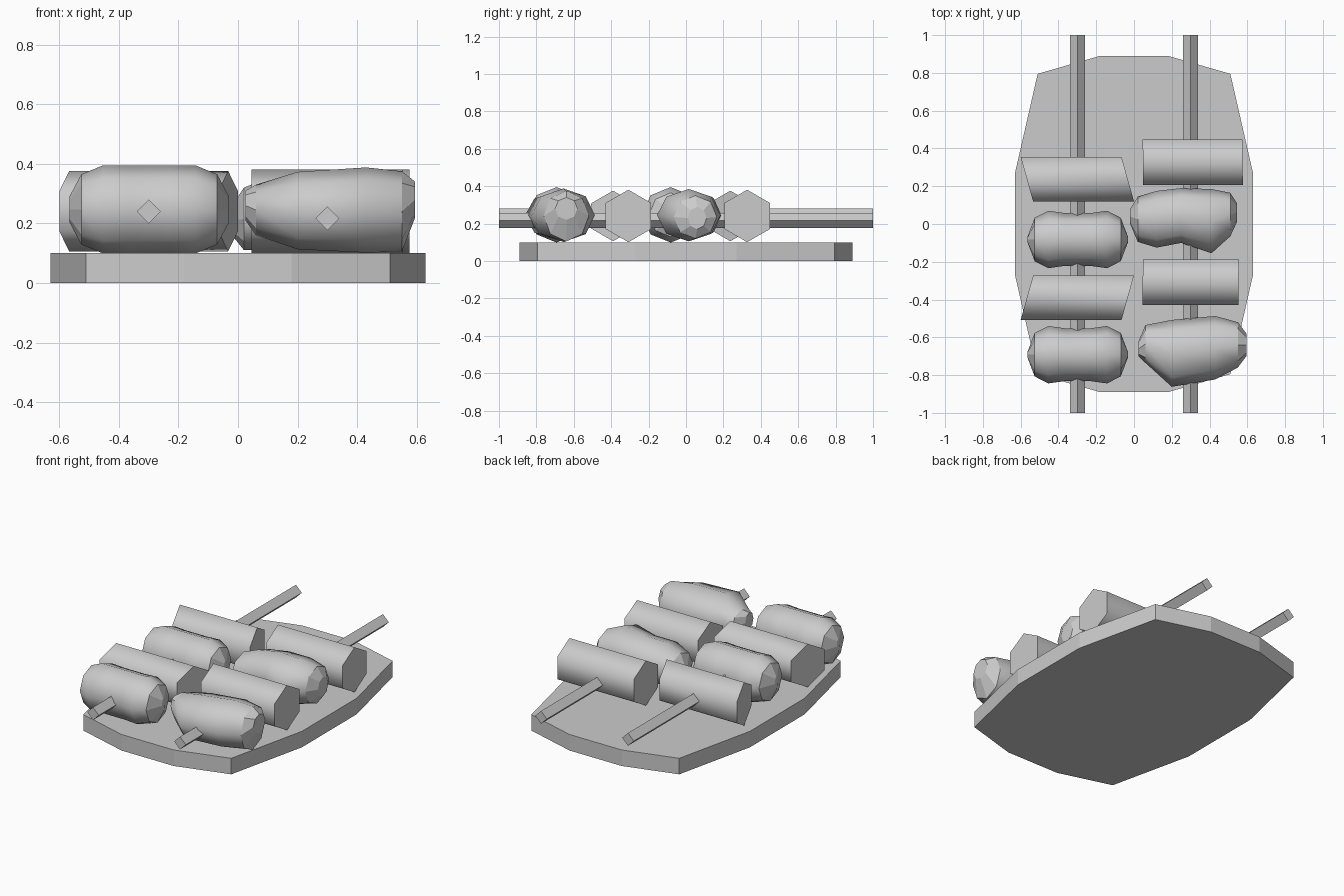
import bpy
import bmesh
from math import cos, sin, tau, pi

cube = bpy.data.objects.get("Cube")
if cube:
    bpy.data.objects.remove(cube)

grey = bpy.data.materials.new("plain_grey")
grey.use_nodes = True
colour = (0.6, 0.6, 0.6, 1)
grey.diffuse_color = colour
grey.node_tree.nodes["Principled BSDF"].inputs["Base Color"].default_value = colour


def finish(name, bm):
    bmesh.ops.recalc_face_normals(bm, faces=bm.faces)
    mesh = bpy.data.meshes.new(name)
    bm.to_mesh(mesh)
    bm.free()
    mesh.materials.append(grey)
    bpy.context.collection.objects.link(bpy.data.objects.new(name, mesh))


def loft(name, rings, sides, skew=0, blunt_ends=False):
    """Join elliptical rings (x, y, z, ry, rz) along x; ends stay flat shaded."""
    bm = bmesh.new()
    loops = []
    for x, y, z, ry, rz in rings:
        angles = [tau * k / sides + pi / 2 for k in range(sides)]
        loops.append([bm.verts.new((x + skew * ry * cos(a), y + ry * cos(a),
                                    z + rz * sin(a))) for a in angles])
    last = len(loops) - 2
    for i, (a, b) in enumerate(zip(loops, loops[1:])):
        for k in range(sides):
            n = (k + 1) % sides
            face = bm.faces.new((a[k], a[n], b[n], b[k]))
            face.smooth = not (blunt_ends and i in (0, last))
    bm.faces.new(loops[0])
    bm.faces.new(loops[-1])
    finish(name, bm)


# Serving board: a many-sided oval slab
bm = bmesh.new()
quarter = [(0.63, 0.27), (0.51, 0.795), (0.18, 0.89)]
outline = (quarter + [(-x, y) for x, y in reversed(quarter)]
           + [(-x, -y) for x, y in quarter]
           + [(x, -y) for x, y in reversed(quarter)])
base = bm.faces.new([bm.verts.new((x, y, 0)) for x, y in outline])
top = bmesh.ops.extrude_face_region(bm, geom=[base])
bmesh.ops.translate(bm, vec=(0, 0, 0.1),
                    verts=[v for v in top["geom"] if isinstance(v, bmesh.types.BMVert)])
finish("board", bm)

# Two square skewers turned on edge
for name, x, z in (("right_skewer", -0.3, 0.24), ("left_skewer", 0.3, 0.217)):
    bpy.ops.mesh.primitive_cylinder_add(vertices=4, radius=0.04, depth=2,
                                        location=(x, 0, z), rotation=(pi / 2, 0, 0))
    stick = bpy.context.object
    stick.name = name
    stick.data.materials.append(grey)

# Hexagonal vegetable pieces, the right pair cut at a slant
for name, x, y, half, r, skew in (
        ("right_back_vegetable", -0.3, 0.237, 0.267, 0.135, -0.28),
        ("right_front_vegetable", -0.3, -0.39, 0.267, 0.135, 0.28),
        ("left_back_vegetable", 0.311, 0.327, 0.264, 0.14, -0.01),
        ("left_front_vegetable", 0.3, -0.308, 0.254, 0.14, 0.01)):
    loft(name, [(x + s * half, y, 0.241, r, r) for s in (-1, 1)], 6, skew)

# Barrel-shaped meat pieces
barrel = [(-0.267, 0.012, 0.045), (-0.228, 0.115, 0.118), (-0.155, 0.152, 0.148),
          (-0.07, 0.14, 0.148)]
barrel += [(-x, ry, rz) for x, ry, rz in reversed(barrel)]
for name, y in (("right_front_meat", -0.692), ("right_back_meat", -0.082)):
    loft(name, [(x - 0.298, y, 0.247, ry, rz) for x, ry, rz in barrel], 8,
         blunt_ends=True)

# Lumpy meat pieces
loft("left_front_meat", [
    (0.025, -0.66, 0.26, 0.04, 0.05), (0.06, -0.635, 0.245, 0.1, 0.085),
    (0.2, -0.685, 0.243, 0.177, 0.13), (0.43, -0.655, 0.245, 0.168, 0.143),
    (0.55, -0.64, 0.24, 0.12, 0.135), (0.595, -0.64, 0.28, 0.06, 0.06)],
    8, blunt_ends=True)
loft("left_back_meat", [
    (-0.02, 0.04, 0.21, 0.04, 0.05), (0.02, 0.025, 0.215, 0.12, 0.105),
    (0.12, 0.025, 0.235, 0.15, 0.125), (0.25, 0.045, 0.245, 0.145, 0.13),
    (0.41, 0.015, 0.245, 0.17, 0.14), (0.51, 0.05, 0.235, 0.115, 0.115),
    (0.545, 0.06, 0.23, 0.05, 0.06)], 8, blunt_ends=True)
